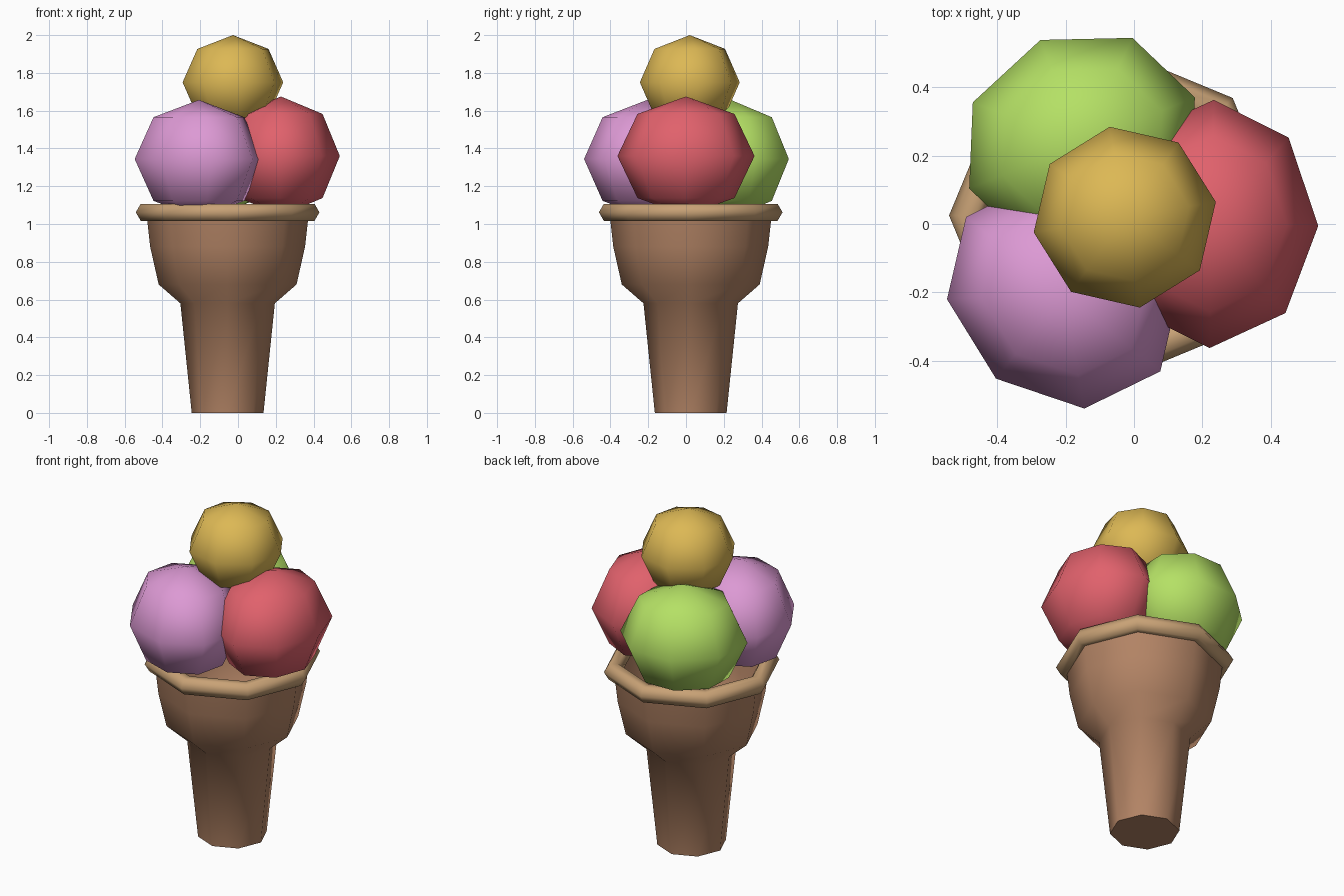
import bpy, bmesh
from math import cos, sin, pi, radians

if "Cube" in bpy.data.objects:
    bpy.data.objects.remove(bpy.data.objects["Cube"])

CX, CY = -0.055, 0.025   # cone axis
SIDES = 8


def material(name, rgb):
    m = bpy.data.materials.new(name)
    m.diffuse_color = (*rgb, 1)
    m.use_nodes = True
    m.node_tree.nodes["Principled BSDF"].inputs["Base Color"].default_value = m.diffuse_color
    return m


def lathe(name, profile, mat, closed=False, cap_bottom=False):
    """Spin an (r, z) profile into an eight-sided part."""
    bm = bmesh.new()
    rings = [[bm.verts.new((r * cos(2 * pi * i / SIDES), r * sin(2 * pi * i / SIDES), z))
              for i in range(SIDES)] for r, z in profile]
    pairs = list(zip(rings, rings[1:]))
    if closed:
        pairs.append((rings[-1], rings[0]))
    for a, b in pairs:
        for i in range(SIDES):
            j = (i + 1) % SIDES
            bm.faces.new((a[i], a[j], b[j], b[i]))
    if cap_bottom:
        bm.faces.new(rings[0][::-1])
    me = bpy.data.meshes.new(name)
    bm.to_mesh(me)
    bm.free()
    ob = bpy.data.objects.new(name, me)
    ob.location = (CX, CY, 0)
    me.materials.append(mat)
    bpy.context.collection.objects.link(ob)
    smooth(ob, 70)


def smooth(ob, angle):
    bpy.ops.object.select_all(action='DESELECT')
    ob.select_set(True)
    bpy.context.view_layer.objects.active = ob
    bpy.ops.object.shade_smooth_by_angle(angle=radians(angle))


def scoop(name, loc, radii, turn, rgb):
    bpy.ops.mesh.primitive_uv_sphere_add(segments=SIDES, ring_count=4, radius=1,
                                         location=loc, rotation=(0, 0, radians(turn)))
    ob = bpy.context.object
    ob.name = name
    ob.scale = radii
    ob.data.materials.append(material(name, rgb))
    smooth(ob, 80)


# wafer cone: tapered handle flaring into an open cup
lathe("wafer_cone",
      [(0.19, 0), (0.25, 0.58), (0.365, 0.68), (0.41, 0.88), (0.428, 1.04)],
      material("wafer", (0.45, 0.23, 0.13)), cap_bottom=True)

# rolled rim: hexagonal ring around the cup's mouth
lathe("cone_rim",
      [(0.434 + 0.052 * cos(k * pi / 3), 1.062 + 0.052 * sin(k * pi / 3)) for k in range(6)],
      material("rim", (0.58, 0.36, 0.18)), closed=True)

# three scoops around the cup, slightly wider along the rim, and one on top
scoop("red_scoop", (0.227, 0, 1.36), (0.312, 0.363, 0.315), -1, (0.75, 0.12, 0.15))
scoop("green_scoop", (-0.152, 0.237, 1.344), (0.325, 0.356, 0.313), 112, (0.46, 0.75, 0.13))
scoop("purple_scoop", (-0.207, -0.205, 1.344), (0.316, 0.363, 0.313), 231.5, (0.72, 0.32, 0.66))
scoop("yellow_scoop", (-0.027, 0.02, 1.75), (0.27, 0.268, 0.25), 9.5, (0.72, 0.48, 0.09))
